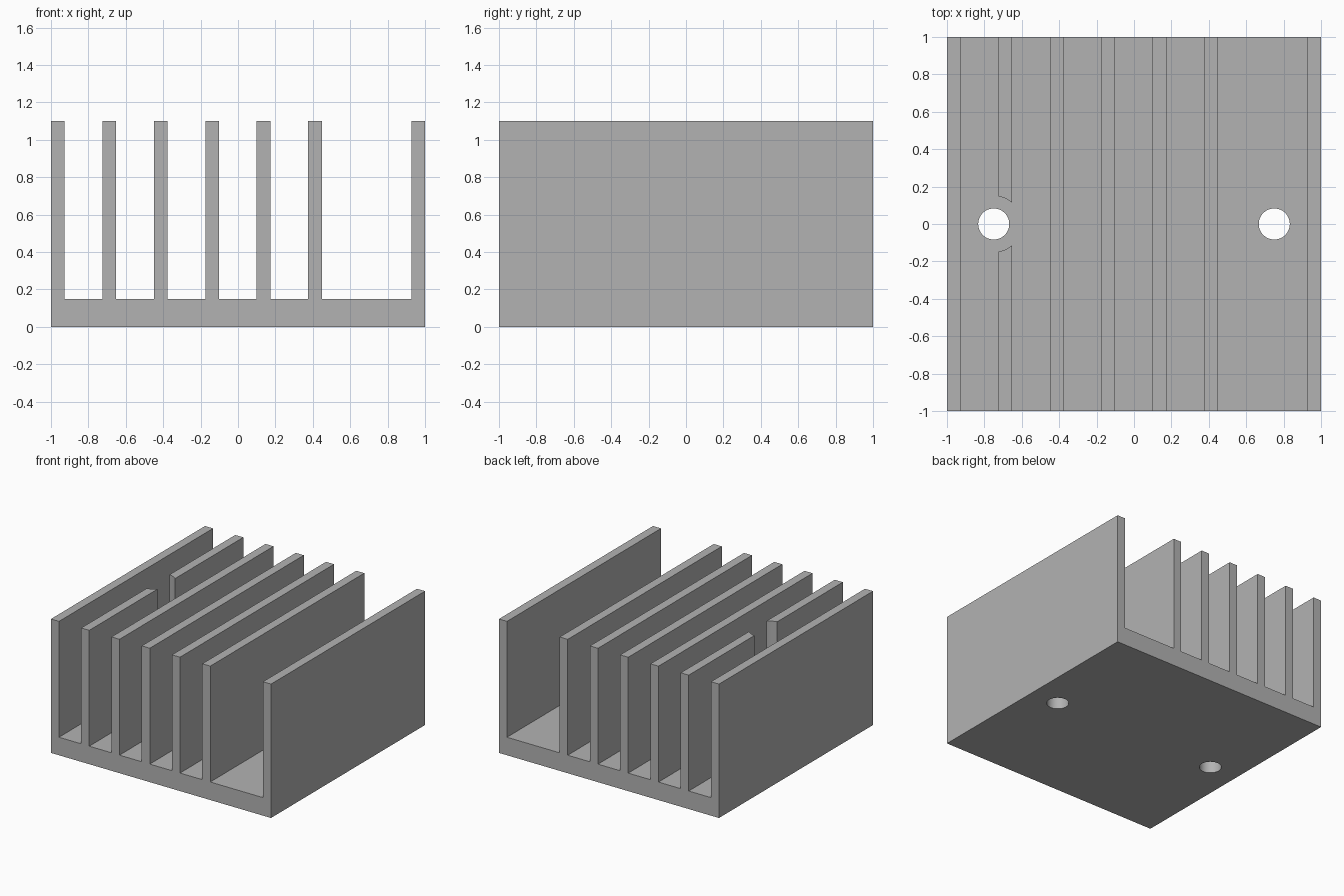
import bpy
import bmesh
import math

if "Cube" in bpy.data.objects:
    bpy.data.objects.remove(bpy.data.objects["Cube"], do_unlink=True)

BASE, TOP, FIN = 0.148, 1.1, 0.073
HOLE_X, HOLE_R, RELIEF_R = 0.75, 0.083, 0.15
FIN_LEFT_EDGES = [-1 + i * 0.275 for i in range(6)] + [1 - FIN]

metal = bpy.data.materials.new("grey aluminium")
metal.use_nodes = True
grey = (0.45, 0.45, 0.45, 1)
metal.diffuse_color = grey
metal.node_tree.nodes["Principled BSDF"].inputs["Base Color"].default_value = grey


def extrude_profile(name, outline):
    """Extrude an x-z outline along the full depth."""
    bm = bmesh.new()
    face = bm.faces.new([bm.verts.new((x, -1, z)) for x, z in outline])
    grown = bmesh.ops.extrude_face_region(bm, geom=[face])["geom"]
    verts = [v for v in grown if isinstance(v, bmesh.types.BMVert)]
    bmesh.ops.translate(bm, verts=verts, vec=(0, 2, 0))
    bmesh.ops.recalc_face_normals(bm, faces=bm.faces)
    mesh = bpy.data.meshes.new(name)
    bm.to_mesh(mesh)
    bm.free()
    mesh.materials.append(metal)
    obj = bpy.data.objects.new(name, mesh)
    bpy.context.collection.objects.link(obj)
    return obj


def drill(target, name, x, radius, bottom, top):
    """Cut a vertical round hole and remove the cutter."""
    bpy.ops.mesh.primitive_cylinder_add(vertices=64, radius=radius, depth=top - bottom,
                                        location=(x, 0, (top + bottom) / 2))
    cutter = bpy.context.object
    cutter.name = name
    cutter.hide_render = True
    cutter.data.materials.append(metal)
    mod = target.modifiers.new(name, "BOOLEAN")
    mod.operation = "DIFFERENCE"
    mod.solver = "EXACT"
    mod.object = cutter
    bpy.context.view_layer.objects.active = target
    bpy.ops.object.modifier_apply(modifier=name)
    bpy.data.objects.remove(cutter, do_unlink=True)


# Comb-shaped section: base plate with upright fins
outline = [(-1, 0)]
for x in FIN_LEFT_EDGES:
    if x > -1:
        outline.append((x, BASE))
    outline += [(x, TOP), (x + FIN, TOP)]
    if x < 1 - FIN:
        outline.append((x + FIN, BASE))
outline.append((1, 0))
sink = extrude_profile("finned_heat_sink", outline)

# Screw clearance through the second fin, then both mounting holes
drill(sink, "screw_clearance", -HOLE_X, RELIEF_R, BASE, TOP + 0.1)
for side in (-1, 1):
    drill(sink, "mounting_hole", side * HOLE_X, HOLE_R, -0.1, BASE + 0.1)

# Smooth hole walls, sharp edges elsewhere
bpy.ops.object.select_all(action="DESELECT")
sink.select_set(True)
bpy.context.view_layer.objects.active = sink
bpy.ops.object.shade_smooth_by_angle(angle=math.radians(30))
